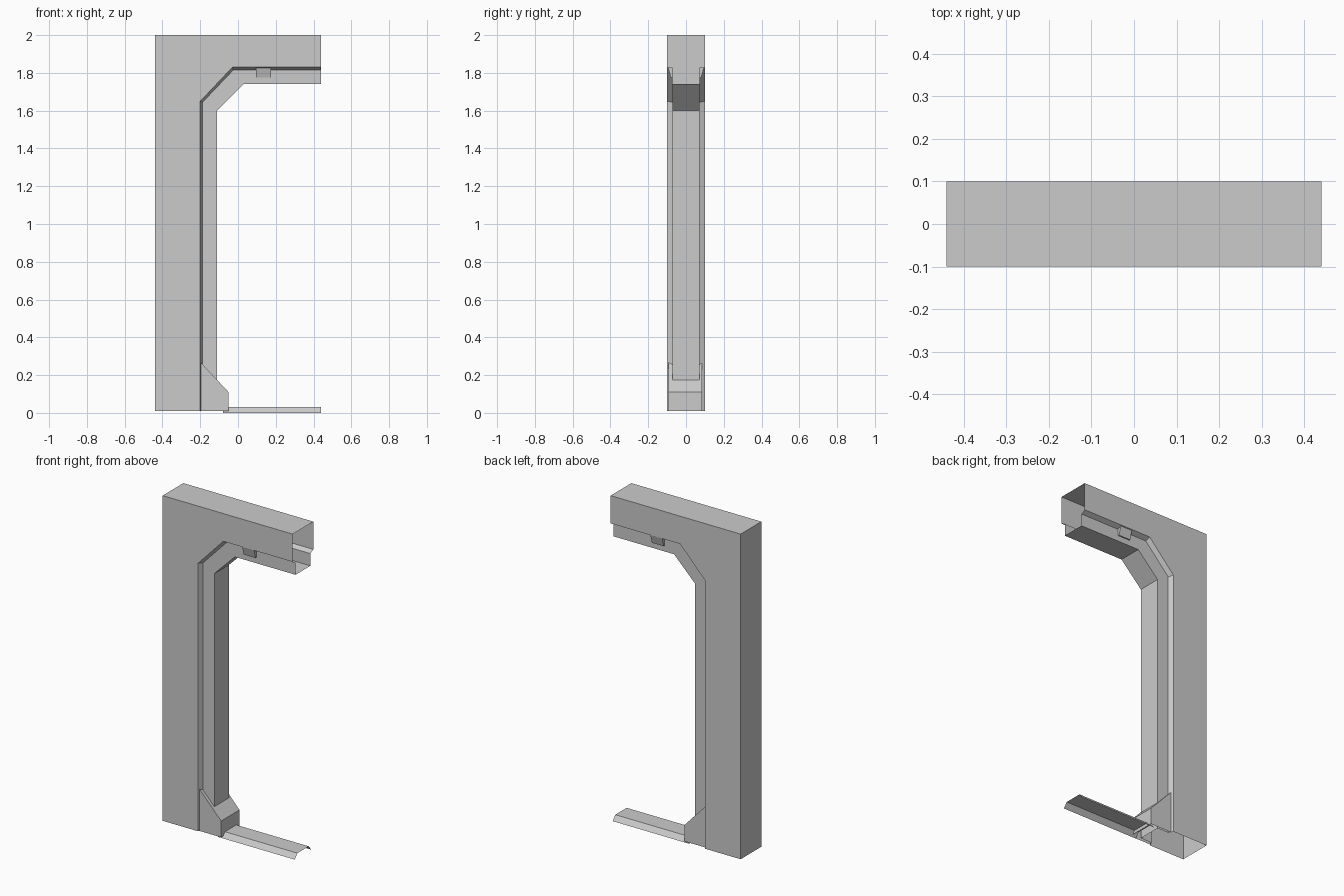
import bpy, bmesh

if "Cube" in bpy.data.objects:
    bpy.data.objects.remove(bpy.data.objects["Cube"])


def loft(name, rows):
    """Skin neighbouring rows of points with quads (collapsed quads become triangles)."""
    bm = bmesh.new()
    grid = [[bm.verts.new(p) for p in row] for row in rows]
    for r0, r1 in zip(grid, grid[1:]):
        for i in range(len(r0) - 1):
            bm.faces.new((r0[i], r0[i + 1], r1[i + 1], r1[i]))
    bmesh.ops.remove_doubles(bm, verts=bm.verts, dist=1e-5)
    bmesh.ops.recalc_face_normals(bm, faces=bm.faces)
    mesh = bpy.data.meshes.new(name)
    bm.to_mesh(mesh)
    bm.free()
    obj = bpy.data.objects.new(name, mesh)
    bpy.context.collection.objects.link(obj)
    return obj


# Door frame: nested (x, z) outlines from outside to inside, each with its half depth
outlines = [
    (0.10, [(-.44, .01), (-.44, 2), (-.44, 2), (.44, 2)]),
    (0.10, [(-.20, .01), (-.20, 1.65), (-.03, 1.83), (.44, 1.83)]),
    (0.072, [(-.187, .01), (-.187, 1.645), (-.025, 1.815), (.44, 1.815)]),
    (0.072, [(-.11, .01), (-.11, 1.60), (.03, 1.74), (.44, 1.74)]),
]
front = [[(x, -d, z) for x, z in pts] for d, pts in outlines]
back = [[(x, d, z) for x, z in pts] for d, pts in outlines]
loft("door_frame", front + back[::-1] + front[:1])

# Foot bracket: sloped cover, open underneath and towards the post
y0, y1 = -0.092, 0.086
side = [(-.20, .27), (-.05, .11), (-.05, .01)]
base = [(-.20, .27), (-.20, .01), (-.05, .01)]
loft("foot_bracket", [[(x, y, z) for x, z in pts] for y, pts in
                      ((y0, base), (y0, side), (y1, side), (y1, base))])

# Threshold strip: shallow channel with sloped sides
section = [(-.08, 0), (-.055, .03), (.055, .03), (.08, 0)]
loft("threshold", [[(x, y, z) for y, z in section] for x in (-.08, .44)])

# Wedge-shaped lamps under the lintel, one on each face
for label, s in (("front", -1), ("back", 1)):
    wedge = [(.072, 1.775), (.08, 1.775), (.095, 1.828), (.072, 1.828), (.072, 1.775)]
    lamp = loft("lamp_" + label, [[(x, s * y, z) for y, z in wedge] for x in (.095, .175)])
    bm = bmesh.new()
    bm.from_mesh(lamp.data)
    bmesh.ops.holes_fill(bm, edges=bm.edges)
    bmesh.ops.recalc_face_normals(bm, faces=bm.faces)
    bm.to_mesh(lamp.data)
    bm.free()
